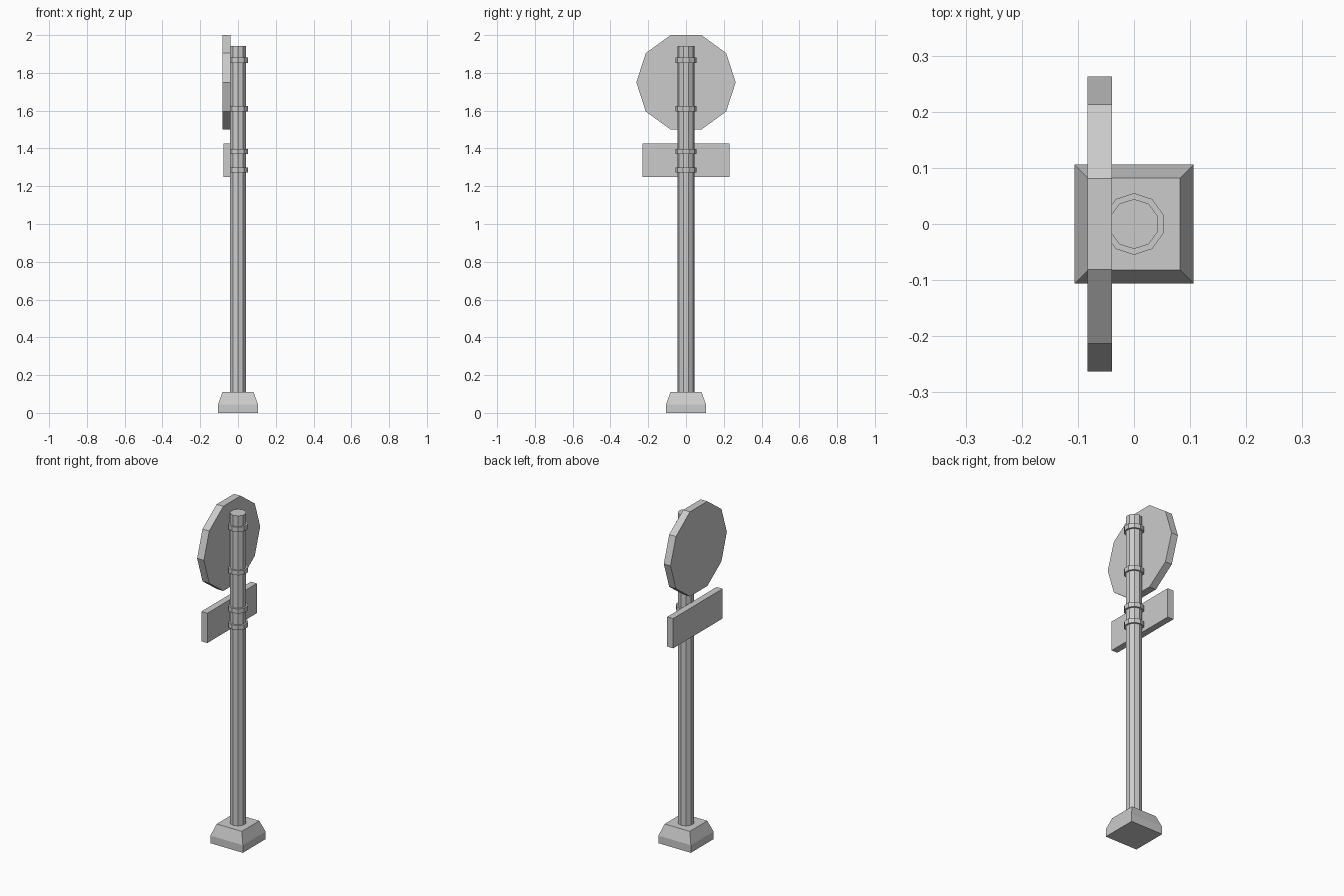
import bpy, bmesh, math
from mathutils import Vector

if "Cube" in bpy.data.objects:
    bpy.data.objects.remove(bpy.data.objects["Cube"])


def loft(name, rings):
    """Flat-faced solid through matching rings of points, capped at both ends."""
    bm = bmesh.new()
    loops = [[bm.verts.new(p) for p in ring] for ring in rings]
    n = len(loops[0])
    for a, b in zip(loops, loops[1:]):
        for i in range(n):
            j = (i + 1) % n
            bm.faces.new((a[i], a[j], b[j], b[i]))
    bm.faces.new(loops[0][::-1])
    bm.faces.new(loops[-1])
    bmesh.ops.recalc_face_normals(bm, faces=bm.faces)
    mesh = bpy.data.meshes.new(name)
    bm.to_mesh(mesh)
    bm.free()
    obj = bpy.data.objects.new(name, mesh)
    bpy.context.collection.objects.link(obj)
    return obj


def polygon(sides, radius, start):
    """2D corners of a regular polygon, first corner at the start angle."""
    angles = [math.radians(start) + math.tau * i / sides for i in range(sides)]
    return [(radius * math.cos(a), radius * math.sin(a)) for a in angles]


def column(name, radius, z0, z1):
    ring = polygon(10, radius, 90)
    return loft(name, [[Vector((x, y, z)) for x, y in ring] for z in (z0, z1)])


def panel(name, outline, x0, x1, zc):
    return loft(name, [[Vector((x, y, zc + z)) for y, z in outline] for x in (x0, x1)])


# Square foot with sloped shoulders
foot_profile = [(0.106, 0), (0.106, 0.045), (0.082, 0.111)]
loft("foot", [[Vector((x, y, z)) for x, y in polygon(4, h * math.sqrt(2), 45)]
              for h, z in foot_profile])

# Ten-sided pole
column("pole", 0.0445, 0.1, 1.943)

# Clamp bands, two behind each sign
for i, z in enumerate((1.867, 1.61, 1.384, 1.286)):
    column(f"clamp_{i + 1}", 0.055, z - 0.0135, z + 0.0135)

# Ten-sided round sign
panel("round_sign", polygon(10, 0.263, 0), -0.083, -0.039, 1.75)

# Rectangular plate below it
w, h = 0.231, 0.088
panel("plate_sign", [(-w, -h), (w, -h), (w, h), (-w, h)], -0.078, -0.039, 1.337)
